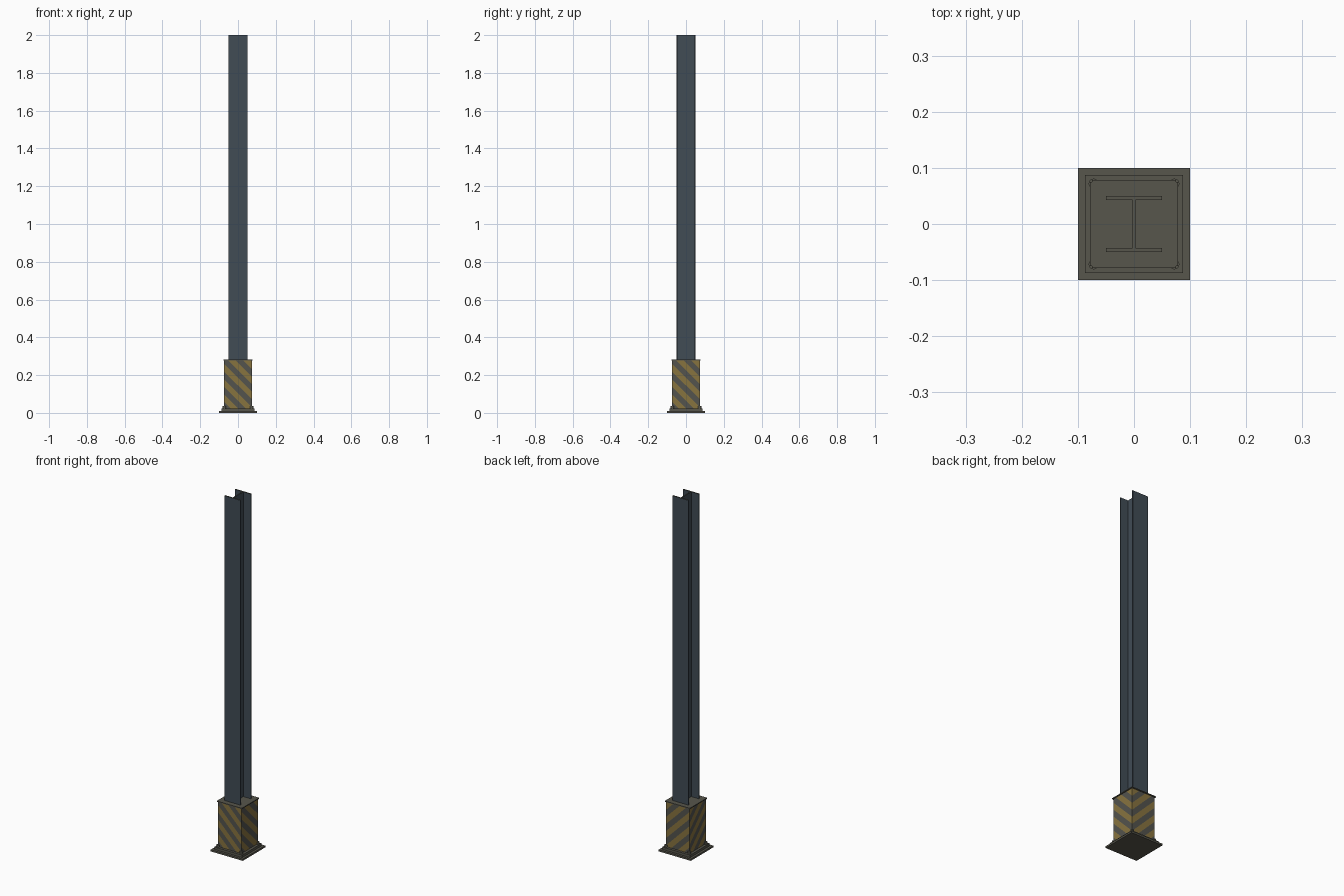
import bpy, bmesh, math
from mathutils import Vector

old = bpy.data.objects.get("Cube")
if old:
    bpy.data.objects.remove(old, do_unlink=True)


def make_material(name, srgb):
    color = [((c / 255 + 0.055) / 1.055) ** 2.4 for c in srgb] + [1]
    mat = bpy.data.materials.new(name)
    mat.use_nodes = True
    mat.diffuse_color = color
    mat.node_tree.nodes["Principled BSDF"].inputs["Base Color"].default_value = color
    return mat


blue_steel = make_material("blue grey steel", (65, 76, 85))
olive = make_material("olive grey metal", (87, 86, 76))
stripe_grey = make_material("stripe grey", (83, 83, 77))
stripe_yellow = make_material("stripe yellow", (135, 115, 63))


def finish(bm, name, *mats):
    mesh = bpy.data.meshes.new(name)
    bm.normal_update()
    bm.to_mesh(mesh)
    bm.free()
    obj = bpy.data.objects.new(name, mesh)
    bpy.context.collection.objects.link(obj)
    for mat in mats:
        mesh.materials.append(mat)
    return obj


def block(half, z0, z1):
    """Square block standing on z0."""
    bm = bmesh.new()
    bmesh.ops.create_cube(bm, size=1)
    for v in bm.verts:
        v.co = (v.co.x * 2 * half, v.co.y * 2 * half, z0 if v.co.z < 0 else z1)
    return bm


# Stepped foot and thin lid
finish(block(0.1, 0, 0.01), "base_plate", olive)
finish(block(0.087, 0.01, 0.024), "upper_base_plate", olive)
bm = block(0.078, 0.277, 0.282)
corners = [e for e in bm.edges if abs(e.verts[0].co.z - e.verts[1].co.z) > 0.001]
bmesh.ops.bevel(bm, geom=corners, offset=0.003, segments=2, affect='EDGES')
finish(bm, "guard_cap", olive)

# Guard box, cut along diagonal stripes on each pair of sides
STRIPE = 0.04
SHIFT = 0.015
bm = block(0.073, 0.024, 0.277)
for axis in range(2):
    across = Vector((1, 0, 0)) if axis == 0 else Vector((0, 1, 0))
    for i in range(10):
        bm.normal_update()
        faces = [f for f in bm.faces if abs(f.normal[1 - axis]) > 0.9]
        geom = set(faces)
        for f in faces:
            geom.update(f.edges)
            geom.update(f.verts)
        bmesh.ops.bisect_plane(bm, geom=list(geom), dist=1e-6,
                               plane_co=(0, 0, i * STRIPE - SHIFT),
                               plane_no=across + Vector((0, 0, 1)))
bm.normal_update()
for f in bm.faces:
    if abs(f.normal.z) < 0.5:
        c = f.calc_center_median()
        u = c.x if abs(f.normal.y) > 0.5 else c.y
        band = math.floor((c.z + u + SHIFT) / STRIPE)
        f.material_index = 1 if band % 2 == 0 else 0
finish(bm, "guard_box", stripe_grey, stripe_yellow)

# Corner bolts on the foot
for sx, side in ((-1, "right"), (1, "left")):
    for sy, end in ((-1, "front"), (1, "back")):
        bm = bmesh.new()
        bmesh.ops.create_cone(bm, cap_ends=True, segments=12, radius1=0.009,
                              radius2=0.009, depth=0.012)
        bmesh.ops.translate(bm, verts=bm.verts, vec=(sx * 0.072, sy * 0.072, 0.03))
        finish(bm, f"{end}_{side}_bolt", olive)

# I-beam extruded from its mirrored profile
F, W, T = 0.05, 0.003, 0.043
quarter = [(F, F), (F, T), (W, T)]
right_half = quarter + [(x, -y) for x, y in reversed(quarter)]
profile = right_half + [(-x, y) for x, y in reversed(right_half)]
bm = bmesh.new()
face = bm.faces.new([bm.verts.new((x, y, 0.28)) for x, y in profile])
top = bmesh.ops.extrude_face_region(bm, geom=[face])["geom"]
for v in top:
    if isinstance(v, bmesh.types.BMVert):
        v.co.z = 2
bmesh.ops.recalc_face_normals(bm, faces=bm.faces)
for f in bm.faces:
    f.material_index = 1 if abs(f.normal.z) > 0.5 else 0
finish(bm, "steel_beam", blue_steel, olive)
